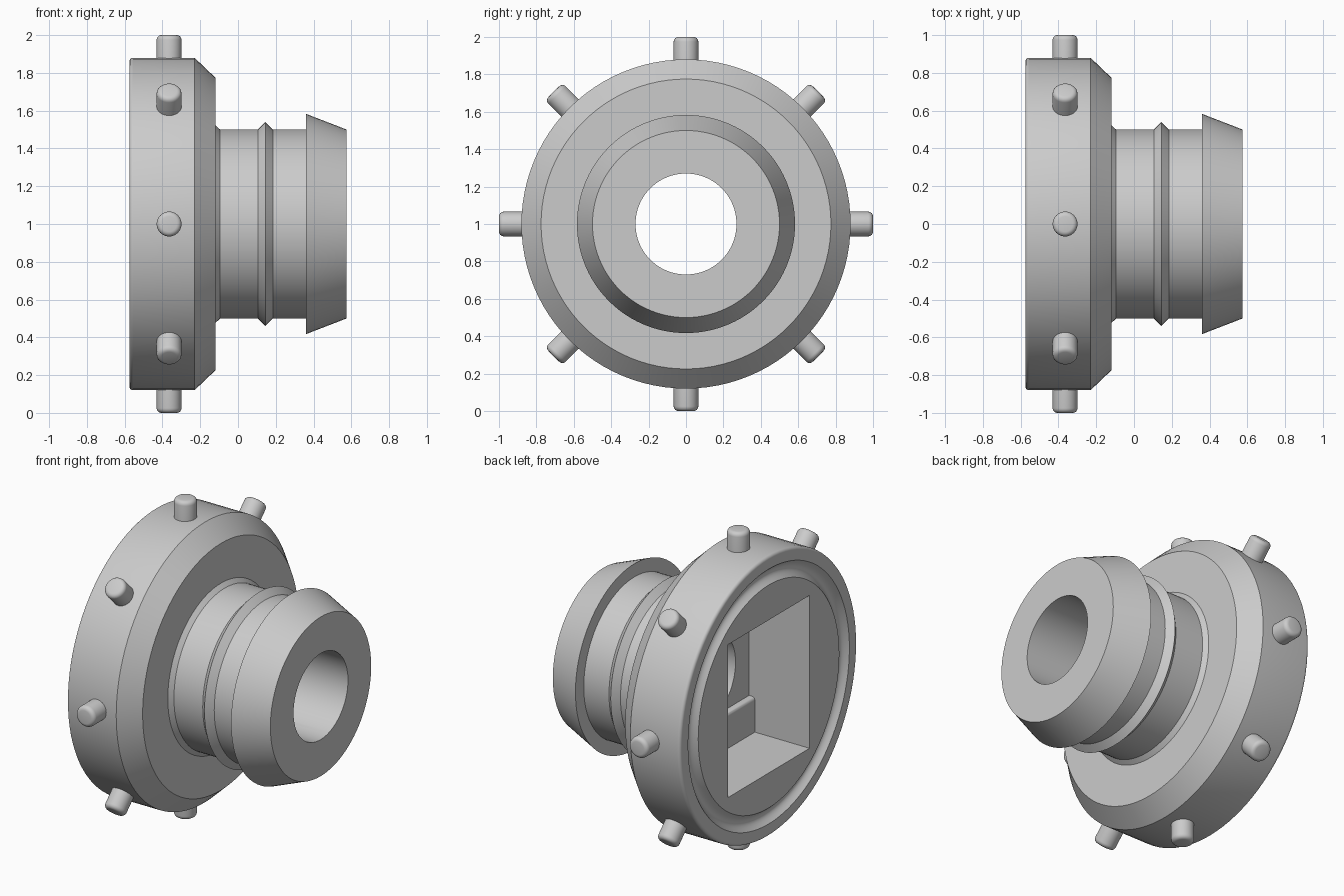
import bpy, bmesh, math
from mathutils import Matrix, Vector

cube = bpy.data.objects.get("Cube")
if cube:
    bpy.data.objects.remove(cube, do_unlink=True)

CENTRE = Vector((0, 0, 1))

grey = bpy.data.materials.new("plain_grey")
grey.use_nodes = True
colour = (0.6, 0.6, 0.6, 1)
grey.diffuse_color = colour
grey.node_tree.nodes["Principled BSDF"].inputs["Base Color"].default_value = colour


def finish(bm, name):
    """Turn a bmesh into a linked object with the shared material."""
    bmesh.ops.recalc_face_normals(bm, faces=bm.faces)
    mesh = bpy.data.meshes.new(name)
    bm.to_mesh(mesh)
    bm.free()
    mesh.materials.append(grey)
    obj = bpy.data.objects.new(name, mesh)
    bpy.context.collection.objects.link(obj)
    return obj


def select(obj):
    bpy.ops.object.select_all(action="DESELECT")
    obj.select_set(True)
    bpy.context.view_layer.objects.active = obj


def smooth(obj):
    select(obj)
    bpy.ops.object.shade_smooth_by_angle(angle=math.radians(28))


def lathe(name, profile, steps=96):
    """Revolve a closed (x, radius) profile about the x axis."""
    bm = bmesh.new()
    rings = []
    for i in range(steps):
        a = math.tau * i / steps
        rings.append([bm.verts.new((x, r * math.sin(a), 1 + r * math.cos(a)))
                      for x, r in profile])
    n = len(profile)
    for i in range(steps):
        p, q = rings[i], rings[(i + 1) % steps]
        for j in range(n):
            k = (j + 1) % n
            bm.faces.new((p[j], p[k], q[k], q[j]))
    return finish(bm, name)


# Body: rimmed disc, ribbed neck and barbed end around a through bore
BACK, RIM, BORE = -0.575, 0.88, 0.27
edge = 0.02
rounded_rim = [(BACK + edge * (1 - math.sin(t)), RIM - edge * (1 - math.cos(t)))
               for t in (math.pi / 2 * (1 - i / 5) for i in range(6))]
groove = [(BACK + 0.035 * math.sin(math.pi * i / 10), 0.70 + 0.01 * i)
          for i in range(11)]
outside = [(-0.23, RIM), (-0.12, 0.775), (-0.12, 0.525), (-0.095, 0.5),
           (0.105, 0.5), (0.145, 0.54), (0.185, 0.5),
           (0.36, 0.5), (0.36, 0.583), (0.575, 0.5), (0.575, BORE)]
body = lathe("flanged_barb_body", [(BACK, BORE)] + groove + rounded_rim + outside)

# Rectangular pocket in the back, with a rounded ledge along its floor
DEEP, STEP, HALF_W, HALF_H = -0.155, -0.195, 0.405, 0.48
ledge = 0.74
soft = 0.02
side = [(-0.7, 1 - HALF_H), (STEP, 1 - HALF_H)]
side += [(STEP + soft * (1 - math.cos(t)), ledge - soft * (1 - math.sin(t)))
         for t in (math.pi / 2 * i / 4 for i in range(5))]
side += [(DEEP, ledge), (DEEP, 1 + HALF_H), (-0.7, 1 + HALF_H)]
bm = bmesh.new()
face = bm.faces.new([bm.verts.new((x, -HALF_W, z)) for x, z in side])
new = bmesh.ops.extrude_face_region(bm, geom=[face])["geom"]
bmesh.ops.translate(bm, vec=(0, 2 * HALF_W, 0),
                    verts=[g for g in new if isinstance(g, bmesh.types.BMVert)])
cutter = finish(bm, "pocket_cutter")
cutter.hide_render = True

cut = body.modifiers.new("pocket", "BOOLEAN")
cut.operation = "DIFFERENCE"
cut.solver = "EXACT"
cut.object = cutter
select(body)
bpy.ops.object.modifier_apply(modifier=cut.name)
bpy.data.objects.remove(cutter, do_unlink=True)
smooth(body)

# Eight rounded pegs around the rim
for i in range(8):
    bm = bmesh.new()
    bmesh.ops.create_cone(bm, cap_ends=True, segments=32, radius1=0.066,
                          radius2=0.066, depth=0.2)
    tip = [e for e in bm.edges if all(v.co.z > 0 for v in e.verts)]
    bmesh.ops.bevel(bm, geom=tip, offset=0.025, segments=4, profile=0.5,
                    affect="EDGES")
    turn = Matrix.Rotation(math.tau * i / 8, 4, "X")
    place = Matrix.Translation(CENTRE) @ turn @ Matrix.Translation((-0.365, 0, 0.9))
    bmesh.ops.transform(bm, matrix=place, verts=bm.verts)
    smooth(finish(bm, f"rim_peg_{i + 1}"))
